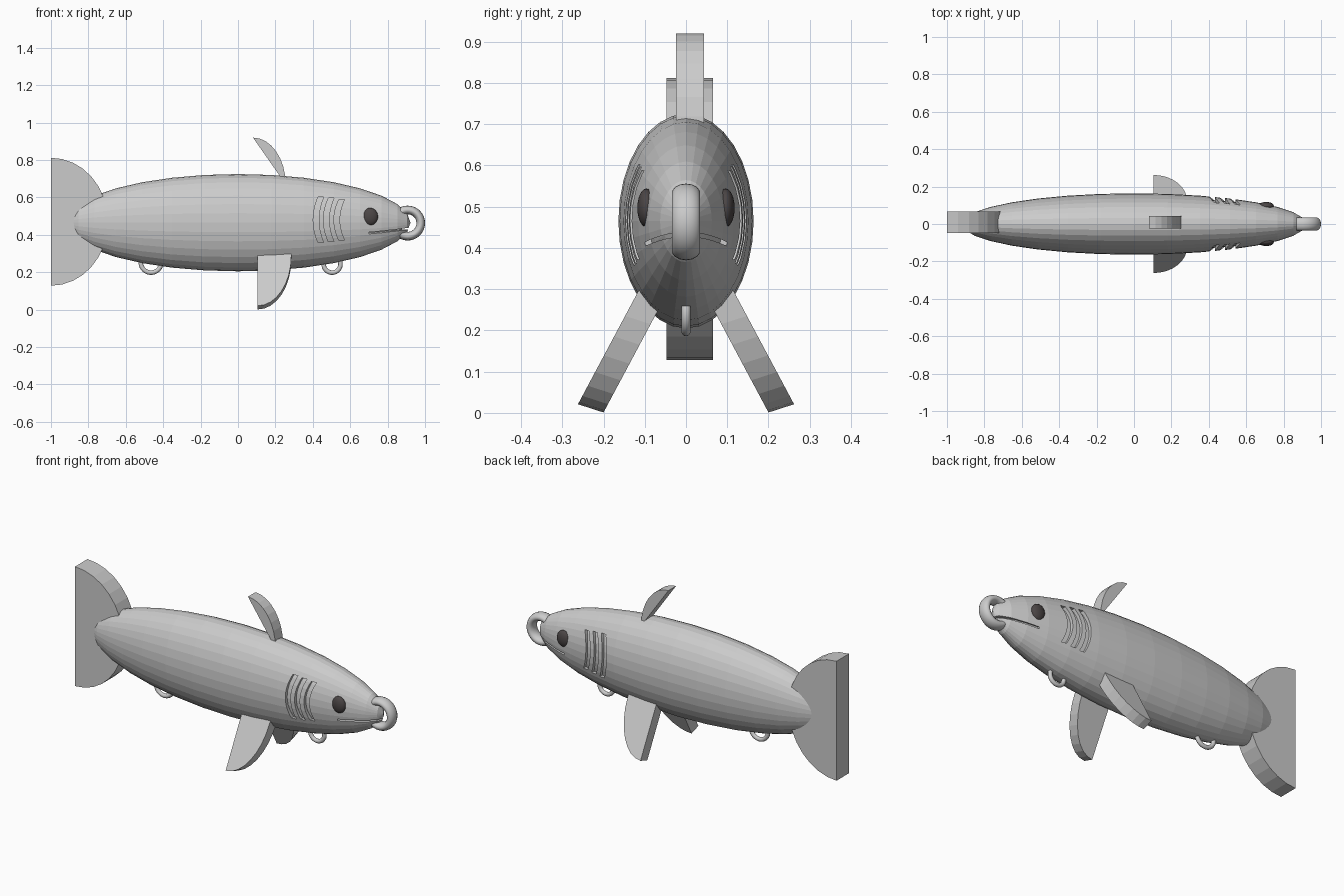
import bpy, bmesh
from math import sin, cos, pi, radians
from mathutils import Vector

if "Cube" in bpy.data.objects:
    bpy.data.objects.remove(bpy.data.objects["Cube"])

CZ = 0.465  # height of the body's long axis


def prism(name, pts, w):
    """Closed outline of 3D points extruded along w."""
    bm = bmesh.new()
    w = Vector(w)
    a = [bm.verts.new(p) for p in pts]
    b = [bm.verts.new(Vector(p) + w) for p in pts]
    n = len(a)
    bm.faces.new(a)
    bm.faces.new(b[::-1])
    for i in range(n):
        j = (i + 1) % n
        bm.faces.new((a[j], a[i], b[i], b[j]))
    bmesh.ops.recalc_face_normals(bm, faces=bm.faces[:])
    me = bpy.data.meshes.new(name)
    bm.to_mesh(me)
    bm.free()
    ob = bpy.data.objects.new(name, me)
    bpy.context.collection.objects.link(ob)
    return ob


def ellipsoid(name, loc, size, seg, rings):
    """UV sphere with its poles along x."""
    bpy.ops.mesh.primitive_uv_sphere_add(segments=seg, ring_count=rings)
    ob = bpy.context.object
    ob.name = name
    for v in ob.data.vertices:
        x, y, z = v.co
        v.co = (loc[0] + z * size[0], loc[1] + y * size[1], loc[2] - x * size[2])
    return ob


def ring(name, x, z, major, minor, flat):
    bpy.ops.mesh.primitive_torus_add(major_radius=major, minor_radius=minor,
                                     major_segments=40, minor_segments=14,
                                     location=(x, 0, z), rotation=(pi / 2, 0, 0))
    ob = bpy.context.object
    ob.name = name
    ob.scale.z = flat
    bpy.ops.object.shade_smooth_by_angle(angle=radians(40))


def cut(ob, tool):
    m = ob.modifiers.new("cut", 'BOOLEAN')
    m.operation, m.solver, m.object = 'DIFFERENCE', 'EXACT', tool
    bpy.context.view_layer.objects.active = ob
    bpy.ops.object.modifier_apply(modifier=m.name)


# Body, and a smaller core that limits groove depth
body = ellipsoid("body", (0, 0, CZ), (0.922, 0.164, 0.26), 32, 16)
core = ellipsoid("groove_core", (0, 0, CZ), (0.89, 0.146, 0.232), 32, 16)

# Gill slits: crescent bands through both flanks
cutters = []
for x0, half in ((0.402, 0.122), (0.457, 0.116), (0.513, 0.108)):
    ts = [i / 5 - 1 for i in range(11)]
    bow = [(x0 + 0.026 * t * t, -0.4, 0.48 + half * t) for t in ts]
    back = [(p[0] + 0.03, p[1], p[2]) for p in bow[::-1]]
    cutters.append(prism("gill_cutter", bow + back, (0, 0.8, 0)))

# Mouth: downturned arc pushed along x
ys = [0.1 * (i / 6 - 1) for i in range(13)]
lip = [(0.70, y, 0.438 - 2.4 * y * y) for y in ys]
cutters.append(prism("mouth_cutter",
                     lip + [(p[0], p[1], p[2] - 0.01) for p in lip[::-1]], (0.4, 0, 0)))
for c in cutters:
    cut(c, core)
    cut(body, c)
for c in cutters + [core]:
    bpy.data.objects.remove(c)

# Tail fin: half ellipse
arc = [pi / 2 - pi * i / 16 for i in range(17)]
prism("tail_fin", [(-1 + 0.305 * cos(a), -0.047, 0.47 + 0.342 * sin(a)) for a in arc],
      (0, 0.113, 0))

# Dorsal fin: quarter ellipse with its root inside the body
quarter = [pi / 2 * i / 8 for i in range(9)]
prism("dorsal_fin", [(0.08 + 0.175 * cos(a), -0.024, 0.67 + 0.25 * sin(a)) for a in quarter],
      (0, 0.068, 0))

# Pectoral fins: splayed quarter ellipses, mirrored
for side, s in (("left", 1), ("right", -1)):
    flat = [(cos(a), sin(a)) for a in quarter] + [(0, -0.12), (1, -0.12)]
    pts = [(0.105 + 0.18 * u, s * (0.058 + 0.142 * v), 0.267 - 0.266 * v) for u, v in flat]
    prism(side + "_pectoral_fin", pts, (0, s * 0.062, 0.02))

# Eyes
dark = bpy.data.materials.new("eye_dark")
dark.diffuse_color = (0.07, 0.06, 0.06, 1)
dark.use_nodes = True
dark.node_tree.nodes["Principled BSDF"].inputs["Base Color"].default_value = dark.diffuse_color
for side, s in (("left", 1), ("right", -1)):
    eye = ellipsoid(side + "_eye", (0.707, s * 0.096, 0.497), (0.041, 0.022, 0.047), 24, 14)
    eye.data.materials.append(dark)
    eye.data.shade_smooth()

# Line ring at the nose and two hook rings underneath
ring("nose_ring", 0.907, 0.463, 0.07, 0.023, 1.5)
ring("rear_hook_ring", -0.465, 0.253, 0.055, 0.012, 0.95)
ring("front_hook_ring", 0.503, 0.243, 0.045, 0.012, 0.95)
